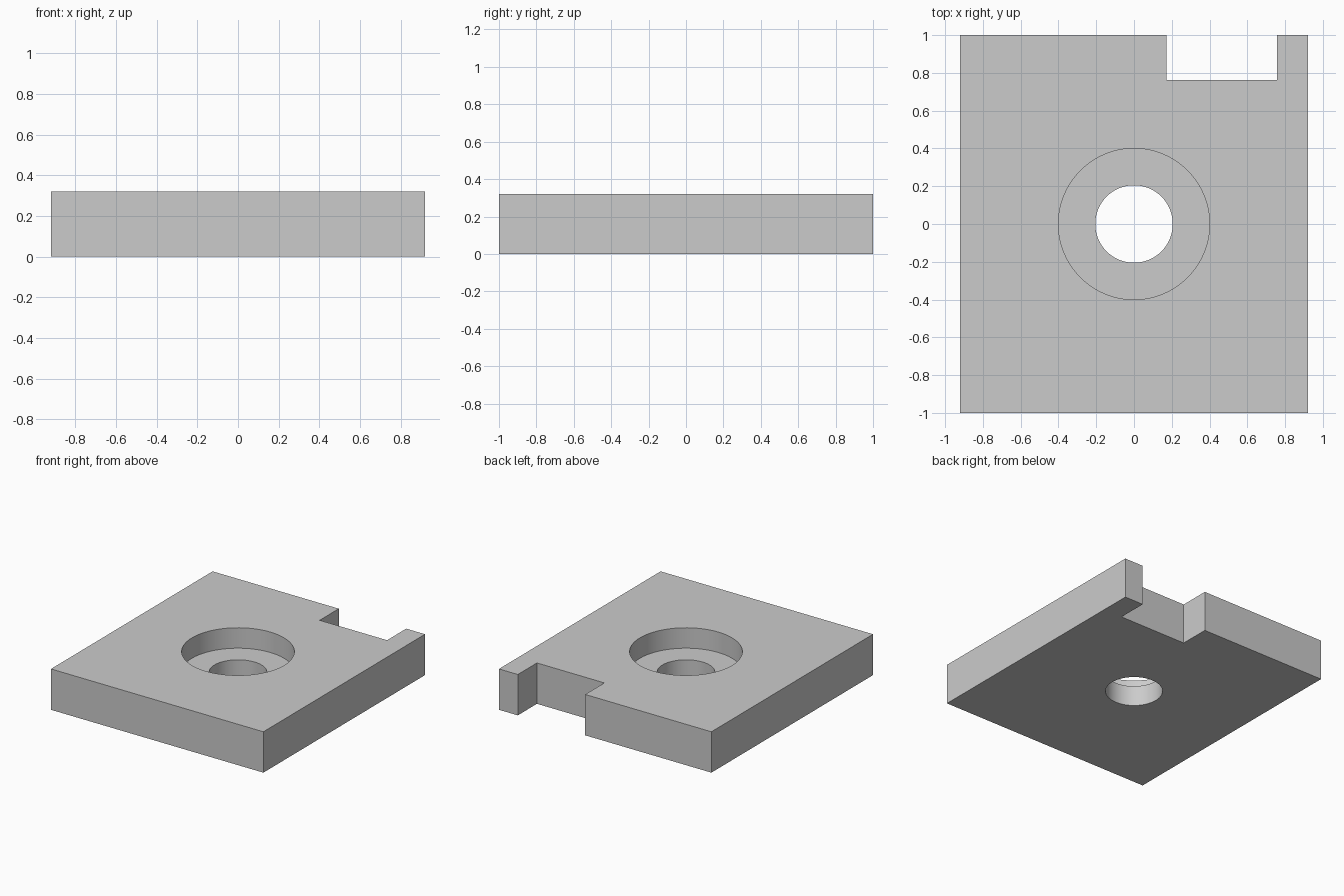
import bpy
import math

if "Cube" in bpy.data.objects:
    bpy.data.objects.remove(bpy.data.objects["Cube"], do_unlink=True)

HEIGHT = 0.32
HALF_WIDTH = 0.92

grey = bpy.data.materials.new("plain grey")
grey.use_nodes = True
colour = (0.6, 0.6, 0.6, 1)
grey.diffuse_color = colour
grey.node_tree.nodes["Principled BSDF"].inputs["Base Color"].default_value = colour


def box(name, low, high):
    centre = [(a + b) / 2 for a, b in zip(low, high)]
    bpy.ops.mesh.primitive_cube_add(size=1, location=centre)
    part = bpy.context.object
    part.name = name
    part.scale = [b - a for a, b in zip(low, high)]
    bpy.ops.object.transform_apply(location=True, rotation=False, scale=True)
    part.data.materials.append(grey)
    return part


def cylinder(name, radius, bottom, top):
    bpy.ops.mesh.primitive_cylinder_add(
        vertices=96, radius=radius, depth=top - bottom,
        location=(0, 0, (bottom + top) / 2))
    part = bpy.context.object
    part.name = name
    part.data.materials.append(grey)
    return part


# Flat plate
plate = box("plate", (-HALF_WIDTH, -1, 0), (HALF_WIDTH, 1, HEIGHT))

# Edge notch, stepped centre hole
cutters = [
    box("notch_cutter", (0.173, 0.763, -0.1), (0.757, 1.1, HEIGHT + 0.1)),
    cylinder("counterbore_cutter", 0.4, HEIGHT / 2, HEIGHT + 0.1),
    cylinder("through_hole_cutter", 0.205, -0.1, HEIGHT + 0.1),
]

bpy.ops.object.select_all(action="DESELECT")
plate.select_set(True)
bpy.context.view_layer.objects.active = plate
for cutter in cutters:
    cut = plate.modifiers.new(cutter.name, "BOOLEAN")
    cut.operation = "DIFFERENCE"
    cut.solver = "EXACT"
    cut.object = cutter
    bpy.ops.object.modifier_apply(modifier=cut.name)
    bpy.data.objects.remove(cutter, do_unlink=True)

# Smooth bore walls with crisp edges
bpy.ops.object.shade_smooth_by_angle(angle=math.radians(30))
